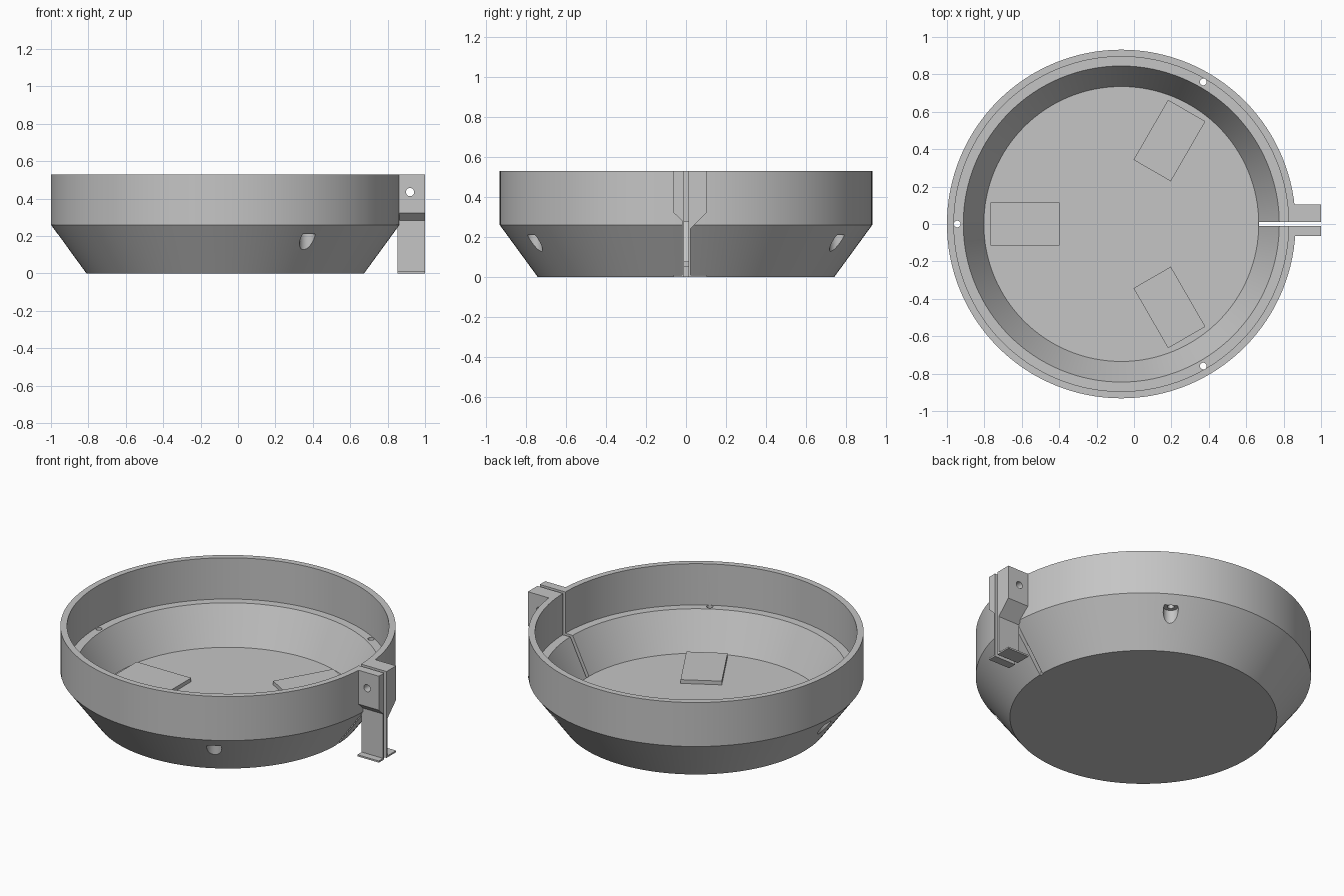
import bpy, bmesh, math
from mathutils import Matrix, Vector

if "Cube" in bpy.data.objects:
    bpy.data.objects.remove(bpy.data.objects["Cube"])

CENTRE = -0.068   # bowl axis in x
SIDES = 128

grey = bpy.data.materials.new("light grey")
grey.use_nodes = True
COLOUR = (0.56, 0.56, 0.56, 1)
grey.diffuse_color = COLOUR
grey.node_tree.nodes["Principled BSDF"].inputs["Base Color"].default_value = COLOUR


def finish(name, bm):
    bmesh.ops.recalc_face_normals(bm, faces=bm.faces)
    mesh = bpy.data.meshes.new(name)
    bm.to_mesh(mesh)
    bm.free()
    mesh.materials.append(grey)
    ob = bpy.data.objects.new(name, mesh)
    bpy.context.collection.objects.link(ob)
    return ob


def box(name, low, high, turn=Matrix()):
    bm = bmesh.new()
    bmesh.ops.create_cube(bm, size=1)
    low, high = Vector(low), Vector(high)
    bmesh.ops.transform(bm, verts=bm.verts, matrix=turn
                        @ Matrix.Translation((low + high) / 2)
                        @ Matrix.Diagonal((*(high - low), 1)))
    return finish(name, bm)


def cylinder(name, radius, depth, matrix):
    bm = bmesh.new()
    bmesh.ops.create_cone(bm, cap_ends=True, segments=32, radius1=radius,
                          radius2=radius, depth=depth, matrix=matrix)
    return finish(name, bm)


def cut(target, cutter):
    mod = target.modifiers.new("cut", "BOOLEAN")
    mod.operation = "DIFFERENCE"
    mod.solver = "EXACT"
    mod.object = cutter
    cutter.hide_render = True
    bpy.context.view_layer.objects.active = target
    bpy.ops.object.modifier_apply(modifier=mod.name)
    bpy.data.objects.remove(cutter)


def smooth(ob):
    bpy.ops.object.select_all(action="DESELECT")
    ob.select_set(True)
    bpy.context.view_layer.objects.active = ob
    bpy.ops.object.shade_smooth_by_angle(angle=math.radians(20))


# Bowl: turned profile with a conical base, an inner ledge and a straight rim
profile = [(0, 0), (0.742, 0), (0.932, 0.26), (0.932, 0.53), (0.895, 0.53),
           (0.895, 0.277), (0.845, 0.277), (0.735, 0.055), (0, 0.055)]
bm = bmesh.new()
points = [bm.verts.new((r, 0, z)) for r, z in profile]
edges = [bm.edges.new(pair) for pair in zip(points, points[1:])]
bmesh.ops.spin(bm, geom=points + edges, cent=(0, 0, 0), axis=(0, 0, 1),
               angle=math.tau, steps=SIDES)
bmesh.ops.remove_doubles(bm, verts=bm.verts, dist=0.0005)
bmesh.ops.translate(bm, verts=bm.verts, vec=(CENTRE, 0, 0))
bowl = finish("bowl", bm)

# Slit through the wall between the clamp tabs
cut(bowl, box("slit_cutter", (CENTRE + 0.735, -0.011, -0.1), (1.1, 0.012, 0.7)))

# Three screw holes in the ledge, counterbored from below
for angle in (60, 180, 300):
    spot = Matrix.Translation((CENTRE, 0, 0)) @ Matrix.Rotation(math.radians(angle), 4, "Z")
    place = spot @ Matrix.Translation((0.877, 0, 0))
    cut(bowl, cylinder("screw_cutter", 0.018, 0.3, place @ Matrix.Translation((0, 0, 0.25))))
    cut(bowl, cylinder("head_cutter", 0.042, 0.21, place @ Matrix.Translation((0, 0, 0.105))))
smooth(bowl)

# Three raised pads on the floor
for number, angle in enumerate((60, 180, 300), 1):
    turn = Matrix.Translation((CENTRE, 0, 0)) @ Matrix.Rotation(math.radians(angle), 4, "Z")
    box(f"floor_pad_{number}", (0.33, -0.115, 0.05), (0.7, 0.115, 0.078), turn)


# Clamp tabs: thick ear, sloped underside, thin leg and flat foot
def clamp_tab(name, inner, leg, outer, slope_end):
    outline = [(inner, 0.53), (outer, 0.53), (outer, 0.322), (leg, slope_end),
               (leg, 0.01), (outer, 0.01), (outer, 0), (inner, 0)]
    bm = bmesh.new()
    face = bm.faces.new([bm.verts.new((0.854, y, z)) for y, z in outline])
    made = bmesh.ops.extrude_face_region(bm, geom=[face])["geom"]
    bmesh.ops.translate(bm, vec=(0.146, 0, 0),
                        verts=[v for v in made if isinstance(v, bmesh.types.BMVert)])
    tab = finish(name, bm)
    bolt = Matrix.Translation((0.92, 0, 0.435)) @ Matrix.Rotation(math.pi / 2, 4, "X")
    cut(tab, cylinder("bolt_cutter", 0.022, 0.5, bolt))
    smooth(tab)


clamp_tab("front_clamp_tab", -0.011, -0.021, -0.063, 0.282)
clamp_tab("back_clamp_tab", 0.012, 0.022, 0.105, 0.24)
